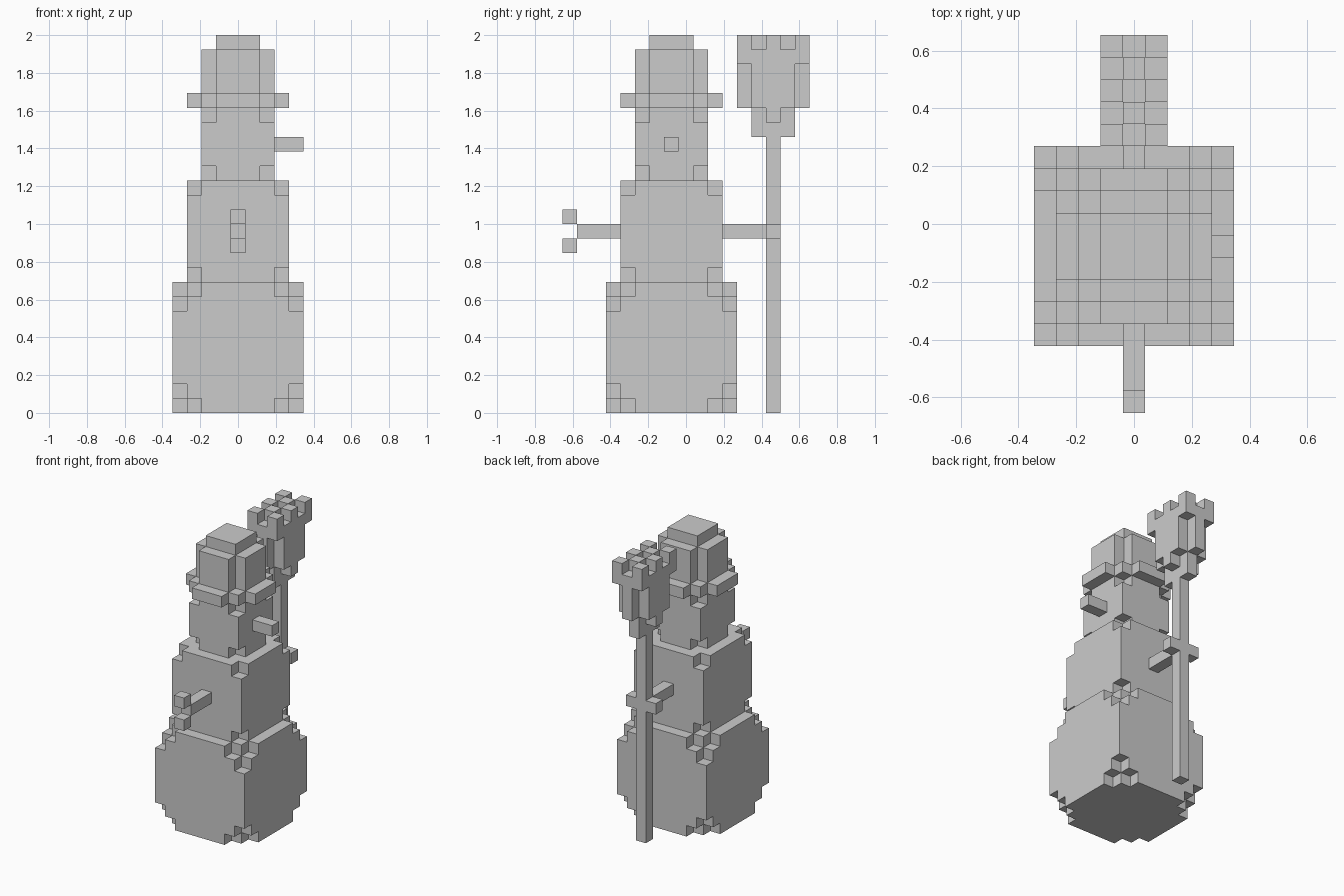
import bpy
import bmesh
from itertools import product
from mathutils import Vector

old = bpy.data.objects.get("Cube")
if old:
    bpy.data.objects.remove(old, do_unlink=True)

U = 2 / 26                        # edge length of one block
ORIGIN = Vector((4.5, 8.5, 0))    # grid point at the model's centre
CX, CY = 4, 7                     # block column the body stands on

grey = bpy.data.materials.new("plain_grey")
grey.use_nodes = True
grey.diffuse_color = (0.6, 0.6, 0.6, 1)
grey.node_tree.nodes["Principled BSDF"].inputs["Base Color"].default_value = (0.6, 0.6, 0.6, 1)


def box(x, y, z):
    """Blocks filling inclusive (first, last) ranges."""
    return set(product(*(range(a, b + 1) for a, b in (x, y, z))))


def centred(radius, z):
    """Square slab of blocks around the body axis."""
    return box((CX - radius, CX + radius), (CY - radius, CY + radius), z)


def snowball(radius, z, cut):
    """Block cube whose eight corners are chipped off in steps."""
    def corner_distance(c):
        return (2 * radius - abs(c[0] - CX) - abs(c[1] - CY)
                + min(c[2] - z, z + 2 * radius - c[2]))
    return {c for c in centred(radius, (z, z + 2 * radius)) if corner_distance(c) >= cut}


def without_corners(radius, z):
    return {c for c in centred(radius, z)
            if abs(c[0] - CX) + abs(c[1] - CY) < 2 * radius}


def make_part(name, cells):
    """Skin a set of blocks with its outer faces and merge flat areas."""
    bm = bmesh.new()
    verts = {}

    def vert(p):
        if p not in verts:
            verts[p] = bm.verts.new((Vector(p) - ORIGIN) * U)
        return verts[p]

    for cell in sorted(cells):
        for axis, side in product(range(3), (0, 1)):
            near = list(cell)
            near[axis] += 2 * side - 1
            if tuple(near) in cells:
                continue
            ring = []
            for a, b in ((0, 0), (1, 0), (1, 1), (0, 1)):
                p = list(cell)
                p[axis] += side
                p[(axis + 1) % 3] += a
                p[(axis + 2) % 3] += b
                ring.append(vert(tuple(p)))
            bm.faces.new(ring if side else ring[::-1])
    bmesh.ops.dissolve_limit(bm, angle_limit=0.01, verts=bm.verts, edges=bm.edges)
    mesh = bpy.data.meshes.new(name)
    bm.to_mesh(mesh)
    bm.free()
    mesh.materials.append(grey)
    bpy.context.collection.objects.link(bpy.data.objects.new(name, mesh))


# Stacked body
make_part("lower_body", snowball(4, 0, 2))
make_part("middle_body", snowball(3, 9, 1))
make_part("head", snowball(2, 16, 1))

# Hat: brim is a square with one bar on each side
make_part("hat_brim", centred(2, (21, 21))
          | box((CX - 3, CX + 3), (CY - 1, CY + 1), (21, 21))
          | box((CX - 1, CX + 1), (CY - 3, CY + 3), (21, 21)))
make_part("hat_crown", without_corners(2, (22, 24)))
make_part("hat_top", centred(1, (25, 25)))

# Nose
make_part("nose", box((7, 8), (CY, CY), (18, 18)))

# Arms with split fingers
make_part("front_arm", box((CX, CX), (1, 3), (12, 12)))
make_part("back_arm", box((CX, CX), (11, 13), (12, 12)))
for name, cell in (("upper_finger", (CX, 0, 13)), ("lower_finger", (CX, 0, 11)),
                   ("left_finger", (CX + 1, 14, 12)), ("right_finger", (CX - 1, 14, 12))):
    make_part(name, {cell})

# Broom
make_part("broom_handle", box((CX, CX), (14, 14), (0, 18)))
make_part("broom_neck", box((CX, CX), (13, 15), (19, 20))
          | box((CX - 1, CX + 1), (14, 14), (20, 20)))
make_part("broom_head", box((CX, CX), (12, 16), (21, 23))
          | box((CX - 1, CX + 1), (13, 15), (21, 23))
          | box((CX - 1, CX + 1), (12, 16), (24, 24)))
for n, (x, y, z) in enumerate(sorted(box((CX - 1, CX + 1), (12, 16), (25, 25)))):
    if (x + y) % 2:
        make_part("bristle_tip_%d" % n, {(x, y, z)})
